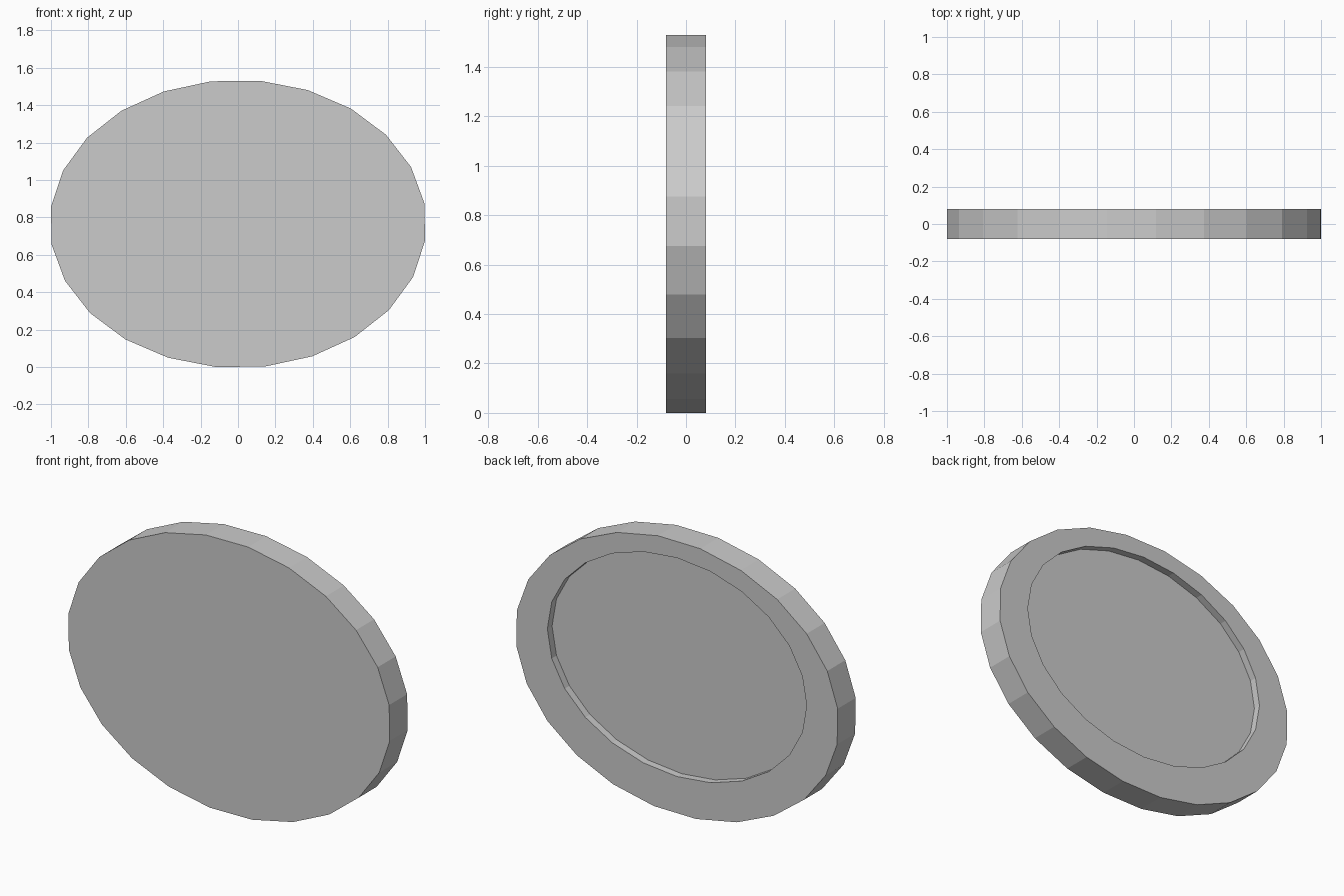
import bpy, bmesh
from math import cos, sin, radians, tau

if "Cube" in bpy.data.objects:
    bpy.data.objects.remove(bpy.data.objects["Cube"])

SIDES = 24
HALF_T = 0.08            # half thickness
HALF_H = 0.765           # half height
PHASE = radians(8.25)    # outline is rotated slightly
FIT = 1 / cos(radians(6.75))

bm = bmesh.new()


def ring(a, b, y, zc, phase):
    """Elliptical loop of vertices in the xz plane."""
    return [bm.verts.new((a * cos(phase + tau * i / SIDES), y,
                          zc + b * sin(phase + tau * i / SIDES)))
            for i in range(SIDES)]


def bridge(r1, r2):
    for i in range(SIDES):
        j = (i + 1) % SIDES
        bm.faces.new((r1[i], r1[j], r2[j], r2[i]))


# Outer disc, raised rim on the back and shallow off-centre recess
front = ring(FIT, HALF_H * FIT, -HALF_T, HALF_H, PHASE)
back = ring(FIT, HALF_H * FIT, HALF_T, HALF_H, PHASE)
lip = ring(0.807, 0.615, HALF_T, 0.822, 0)
floor = ring(0.807, 0.615, HALF_T - 0.042, 0.822, 0)

bm.faces.new(front)
bridge(front, back)
bridge(back, lip)
bridge(lip, floor)
bm.faces.new(floor)
bmesh.ops.recalc_face_normals(bm, faces=bm.faces[:])

mesh = bpy.data.meshes.new("oval_plate")
bm.to_mesh(mesh)
bm.free()
plate = bpy.data.objects.new("oval_plate", mesh)
bpy.context.collection.objects.link(plate)
